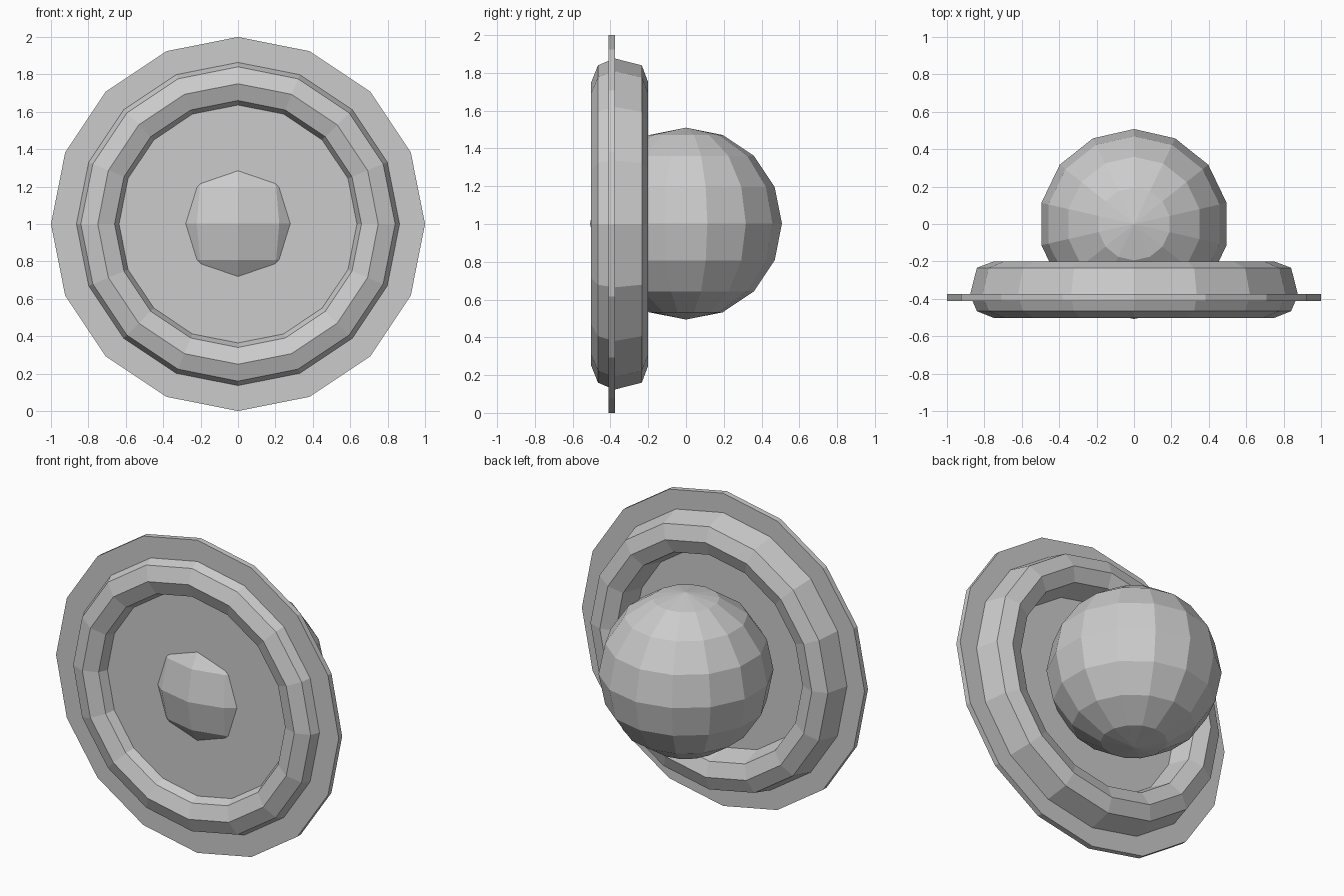
import bpy, bmesh
from math import sin, cos, pi

if "Cube" in bpy.data.objects:
    bpy.data.objects.remove(bpy.data.objects["Cube"])

SIDES = 16

def lathe(name, profile):
    """Spin a closed (radius, y) profile around the y axis at z = 1."""
    bm = bmesh.new()
    rings = []
    for i in range(SIDES):
        a = 2 * pi * i / SIDES
        rings.append([bm.verts.new((r * sin(a), y, 1 + r * cos(a))) for r, y in profile])
    n = len(profile)
    for i in range(SIDES):
        p, q = rings[i], rings[(i + 1) % SIDES]
        for j in range(n):
            k = (j + 1) % n
            bm.faces.new((p[j], p[k], q[k], q[j]))
    bmesh.ops.recalc_face_normals(bm, faces=bm.faces)
    me = bpy.data.meshes.new(name)
    bm.to_mesh(me)
    bm.free()
    ob = bpy.data.objects.new(name, me)
    bpy.context.collection.objects.link(ob)
    return ob

# Thin round plate
bpy.ops.mesh.primitive_cylinder_add(vertices=SIDES, radius=1, depth=0.035,
                                    location=(0, -0.393, 1), rotation=(pi / 2, 0, 0))
bpy.context.object.name = "plate"

# Raised ring running through the plate, deeper at the back
lathe("raised_ring", [(0.75, -0.502), (0.84, -0.466), (0.877, -0.38), (0.84, -0.234),
                      (0.75, -0.2), (0.66, -0.234), (0.623, -0.38), (0.66, -0.466)])

# Ball poking through the middle of the plate
bpy.ops.mesh.primitive_uv_sphere_add(segments=14, ring_count=8, radius=0.508,
                                     location=(0, 0, 1.002))
bpy.context.object.name = "ball"
